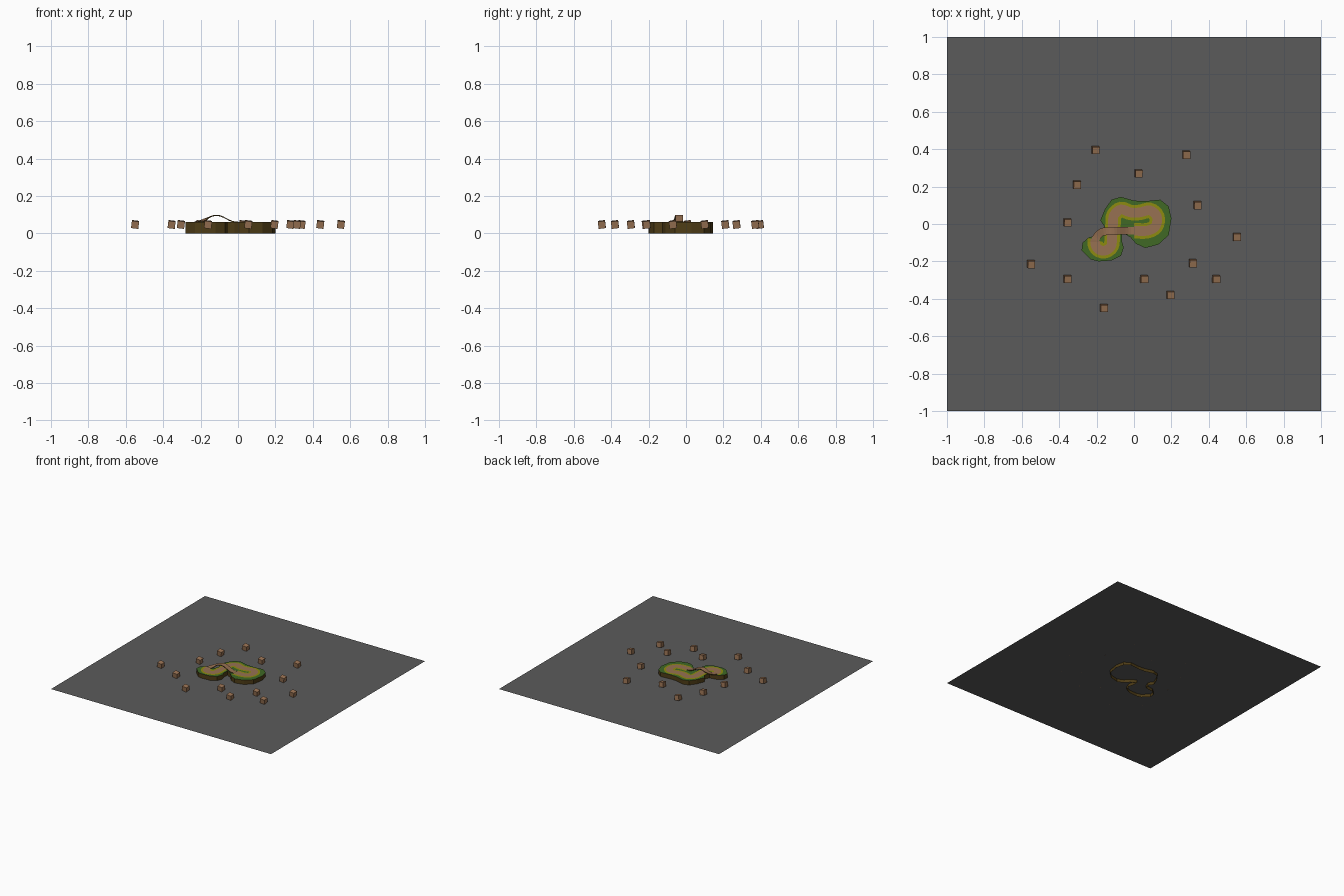
import bpy, math
from mathutils import Vector

if "Cube" in bpy.data.objects:
    bpy.data.objects.remove(bpy.data.objects["Cube"])


def mat(name, r, g, b):
    m = bpy.data.materials.new(name)
    m.diffuse_color = (r, g, b, 1)
    m.use_nodes = True
    m.node_tree.nodes["Principled BSDF"].inputs["Base Color"].default_value = m.diffuse_color
    return m


GREY = mat("floor grey", 0.105, 0.105, 0.105)
GRASS = mat("grass green", 0.05, 0.14, 0.018)
OLIVE = mat("verge olive", 0.27, 0.26, 0.005)
DIRT = mat("track brown", 0.31, 0.165, 0.085)
EARTH = mat("earth dark brown", 0.075, 0.045, 0.008)


def make(name, verts, faces, mats, idx=None):
    me = bpy.data.meshes.new(name)
    me.from_pydata(verts, [], faces)
    for m in mats:
        me.materials.append(m)
    if idx:
        for p, i in zip(me.polygons, idx):
            p.material_index = i
    ob = bpy.data.objects.new(name, me)
    bpy.context.collection.objects.link(ob)
    return ob


def smooth_loop(pts, n):
    """Closed Catmull-Rom curve through 2D points."""
    out, k = [], len(pts)
    for i in range(k):
        a, b, c, d = (Vector(pts[(i + j) % k]) for j in (-1, 0, 1, 2))
        for s in range(n):
            t = s / n
            out.append(0.5 * (2 * b + (c - a) * t + (2 * a - 5 * b + 4 * c - d) * t * t
                              + (3 * b - a - 3 * c + d) * t ** 3))
    return out


# Floor: a flat sheet; the island walls reach a little below it
F = 0.025
make("floor", [(-1, -1, F), (1, -1, F), (1, 1, F), (-1, 1, F)], [(0, 1, 2, 3)], [GREY])

# Raised island: grass top and earth walls, open underneath
outline = [(-0.155, -0.02), (-0.18, 0.02), (-0.155, 0.08), (-0.12, 0.13), (-0.07, 0.145),
           (0.0, 0.125), (0.06, 0.122), (0.14, 0.13), (0.185, 0.095), (0.2, 0.03),
           (0.185, -0.06), (0.13, -0.11), (0.06, -0.128), (0.01, -0.105), (-0.02, -0.07),
           (-0.065, -0.045), (-0.065, -0.09), (-0.055, -0.125), (-0.07, -0.17),
           (-0.12, -0.195), (-0.19, -0.2), (-0.23, -0.19), (-0.28, -0.14),
           (-0.275, -0.1), (-0.24, -0.07), (-0.17, -0.06)]
ring = smooth_loop(outline, 1)
TOP = 0.06
n = len(ring)
verts = [(p.x, p.y, 0) for p in ring] + [(p.x, p.y, TOP) for p in ring]
# outline runs clockwise, so reverse it for an upward top
faces = [tuple(range(2 * n - 1, n - 1, -1))]
faces += [((i + 1) % n, i, n + i, n + (i + 1) % n) for i in range(n)]
make("island", verts, faces, [GRASS, EARTH], [0] + [1] * n)

# Track centre line: a figure of eight whose upper crossing is a bridge
path = [(-0.112, 0.0), (-0.108, 0.045), (-0.07, 0.078), (-0.02, 0.062), (0.03, 0.062),
        (0.085, 0.073), (0.122, 0.04), (0.115, -0.012), (0.07, -0.036), (0.0, -0.036),
        (-0.06, -0.036), (-0.12, -0.038), (-0.175, -0.045), (-0.207, -0.085),
        (-0.198, -0.128), (-0.16, -0.143), (-0.122, -0.118), (-0.117, -0.06)]
STEPS = 4
line = smooth_loop(path, STEPS)
N = len(line)
first, last = 9 * STEPS, 13 * STEPS      # samples that make up the bridge


def rise(i):
    p = line[i % N]
    if first <= i % N <= last and abs(p.x + 0.115) < 0.105:
        return 0.036 * math.cos(math.pi * (p.x + 0.115) / 0.21) ** 2
    return 0.0


def ribbon(name, width, z, indices, material, thick=0.0):
    verts, faces, idx = [], [], []
    for i in indices:
        p = line[i % N]
        d = (line[(i + 1) % N] - line[(i - 1) % N]).normalized()
        s = Vector((-d.y, d.x)) * width / 2
        h = z + rise(i)
        for q, zz in ((p + s, h), (p - s, h), (p - s, h - thick), (p + s, h - thick)):
            verts.append((q.x, q.y, zz))
    for k in range(len(indices) - 1):
        a, b = 4 * k, 4 * k + 4
        faces.append((a, a + 1, b + 1, b))
        idx.append(0)
        if thick:
            faces += [(a + 1, a + 2, b + 2, b + 1), (a + 2, a + 3, b + 3, b + 2),
                      (a + 3, a, b, b + 3)]
            idx += [1, 1, 1]
    return make(name, verts, faces, [material, EARTH], idx)


ground_run = list(range(last, N + first + 1))
ribbon("track_verge", 0.083, TOP + 0.001, ground_run, OLIVE)
ribbon("track", 0.052, TOP + 0.002, ground_run, DIRT)
ribbon("bridge", 0.042, TOP + 0.004, list(range(first, last + 1)), DIRT, thick=0.006)

# Crates on the floor around the island, all slightly tilted
spots = [(-0.205, 0.395), (0.28, 0.37), (0.025, 0.27), (-0.305, 0.21), (-0.355, 0.008),
         (0.34, 0.1), (0.55, -0.07), (-0.55, -0.215), (-0.355, -0.295), (-0.16, -0.45),
         (0.055, -0.295), (0.195, -0.38), (0.315, -0.21), (0.44, -0.295)]
for i, (x, y) in enumerate(spots):
    bpy.ops.mesh.primitive_cube_add(size=0.039, location=(x, y, 0.048),
                                    rotation=(math.radians(7), math.radians(7), 0))
    ob = bpy.context.object
    ob.name = f"crate_{i + 1}"
    ob.data.materials.append(DIRT)
